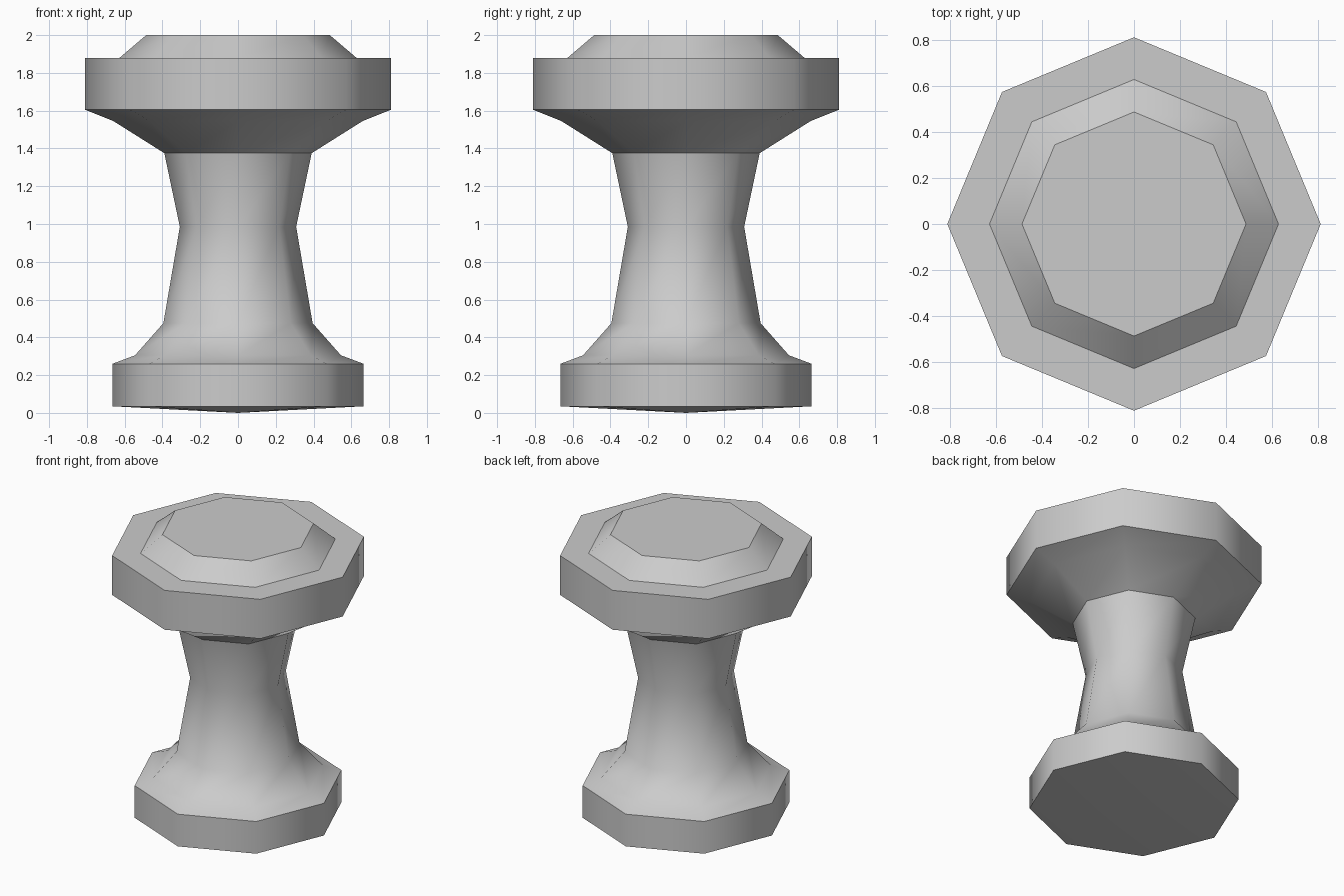
import bpy, bmesh, math

if "Cube" in bpy.data.objects:
    bpy.data.objects.remove(bpy.data.objects["Cube"])

SIDES = 8


def lathe(name, profile):
    """Revolve (radius, z, sharp) points around z; a zero radius closes the end."""
    bm = bmesh.new()
    rings = []
    for r, z, _ in profile:
        count = SIDES if r > 0 else 1
        rings.append([bm.verts.new((r * math.cos(math.tau * i / SIDES),
                                    r * math.sin(math.tau * i / SIDES), z))
                      for i in range(count)])
    for low, high in zip(rings, rings[1:]):
        for i in range(SIDES):
            j = (i + 1) % SIDES
            if len(low) == 1:
                bm.faces.new((low[0], high[j], high[i]))
            elif len(high) == 1:
                bm.faces.new((low[i], low[j], high[0]))
            else:
                bm.faces.new((low[i], low[j], high[j], high[i]))
    for f in bm.faces:
        f.smooth = True
    # Crisp rings at the marked profile corners
    for ring, (r, z, sharp) in zip(rings, profile):
        if sharp and r > 0:
            for i in range(SIDES):
                bm.edges.get((ring[i], ring[(i + 1) % SIDES])).smooth = False
    mesh = bpy.data.meshes.new(name)
    bm.to_mesh(mesh)
    bm.free()
    obj = bpy.data.objects.new(name, mesh)
    bpy.context.collection.objects.link(obj)
    return obj


# Pedestal: base, waisted column, flared capital and raised top
lathe("pedestal", [
    (0, 0, False),
    (0.665, 0.035, True),
    (0.665, 0.26, True),
    (0.545, 0.305, False),
    (0.395, 0.475, False),
    (0.308, 0.985, False),
    (0.39, 1.375, True),
    (0.66, 1.545, False),
    (0.81, 1.605, True),
    (0.81, 1.88, True),
    (0.627, 1.88, True),
    (0.486, 2.0, True),
    (0, 2.0, False),
])
